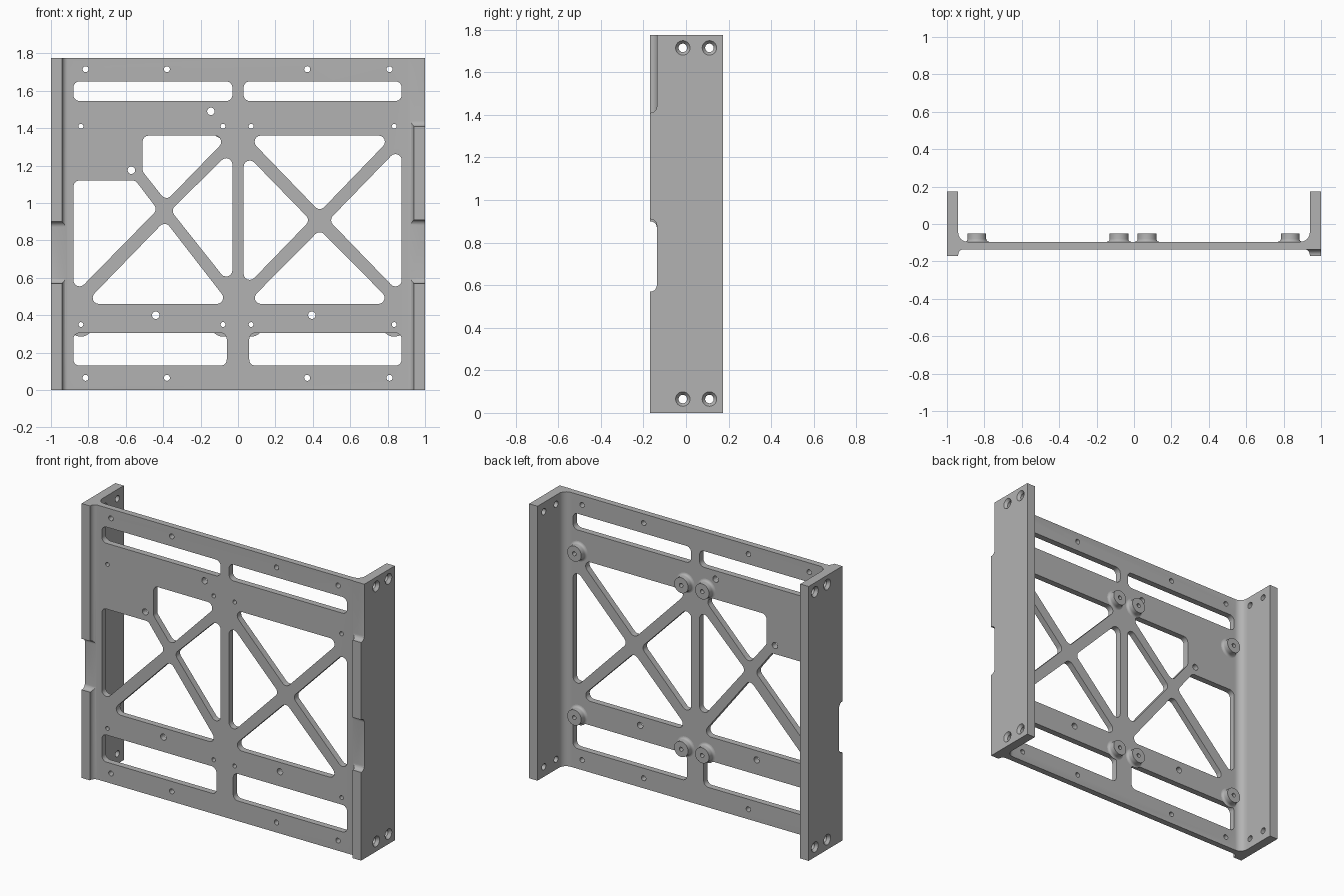
import bpy
import bmesh
from math import sin, cos, tan, pi
from mathutils import Vector

cube = bpy.data.objects.get("Cube")
if cube:
    bpy.data.objects.remove(cube, do_unlink=True)

HEIGHT = 1.775
FRONT, BACK = -0.135, -0.095      # plate faces

metal = bpy.data.materials.new("grey metal")
metal.use_nodes = True
grey = (0.45, 0.45, 0.45, 1)
metal.diffuse_color = grey
metal.node_tree.nodes["Principled BSDF"].inputs["Base Color"].default_value = grey


def place(u, v, w, axis):
    return {"x": (w, u, v), "y": (u, w, v), "z": (u, v, w)}[axis]


def rounded(points, radius=0.0, steps=6):
    """Polygon with filleted corners; a point's third value overrides radius."""
    out = []
    for i, p in enumerate(points):
        r = p[2] if len(p) > 2 else radius
        here = Vector(p[:2])
        if r == 0:
            out.append(here)
            continue
        a = (Vector(points[i - 1][:2]) - here).normalized()
        b = (Vector(points[(i + 1) % len(points)][:2]) - here).normalized()
        half = a.angle(b) / 2
        centre = here + (a + b).normalized() * (r / sin(half))
        start = here + a * (r / tan(half)) - centre
        end = here + b * (r / tan(half)) - centre
        sweep = pi - 2 * half
        for k in range(steps + 1):
            t = k / steps
            out.append(centre + (start * sin((1 - t) * sweep)
                                 + end * sin(t * sweep)) / sin(sweep))
    return out


def skin(bm, rings, loop=False):
    """Join matching rings; cap the ends unless they form a closed loop."""
    rows = [[bm.verts.new(c) for c in ring] for ring in rings]
    pairs = list(zip(rows, rows[1:])) + ([(rows[-1], rows[0])] if loop else [])
    for a, b in pairs:
        n = len(a)
        for i in range(n):
            j = (i + 1) % n
            bm.faces.new((a[i], a[j], b[j], b[i]))
    if not loop:
        bm.faces.new(rows[0])
        bm.faces.new(rows[-1])


def prism(bm, outline, axis, lo, hi):
    skin(bm, [[place(p[0], p[1], w, axis) for p in outline] for w in (lo, hi)])


def lathe(bm, profile, axis, u=0, v=0, sides=24, loop=False):
    skin(bm, [[place(u + r * cos(2 * pi * k / sides), v + r * sin(2 * pi * k / sides), w, axis)
               for k in range(sides)] for r, w in profile], loop)


def box(x0, x1, z0, z1):
    return [(x0, z0), (x1, z0), (x1, z1), (x0, z1)]


def finish(bm, name):
    bmesh.ops.recalc_face_normals(bm, faces=bm.faces)
    mesh = bpy.data.meshes.new(name)
    bm.to_mesh(mesh)
    bm.free()
    mesh.materials.append(metal)
    obj = bpy.data.objects.new(name, mesh)
    bpy.context.collection.objects.link(obj)
    return obj


# Frame: plate, side flanges and front lips as one filleted section
half = [(0.94, BACK, 0.05), (0.94, 0.175), (1, 0.175), (1, -0.17),
        (0.94, -0.17), (0.94, FRONT, 0.03)]
section = half + [(-p[0],) + p[1:] for p in reversed(half)]
bm = bmesh.new()
prism(bm, rounded(section), "z", 0, HEIGHT)
frame = finish(bm, "mounting_frame")

cut = bmesh.new()

# Slots and truss openings in the plate
openings = [
    box(-0.88, -0.03, 1.545, 1.65), box(0.03, 0.875, 1.545, 1.65),
    box(-0.88, -0.06, 0.13, 0.305), box(0.06, 0.875, 0.13, 0.305),
    # bay on the model's left
    [(0.03, 1.275), (0.03, 0.54), (0.387, 0.908)],
    [(0.875, 1.31), (0.875, 0.505), (0.485, 0.908)],
    [(0.044, 1.36), (0.83, 1.36), (0.437, 0.953)],
    [(0.044, 0.46), (0.83, 0.46), (0.437, 0.857)],
    # bay on the model's right
    [(-0.88, 1.12), (-0.548, 1.12), (-0.43, 0.965), (-0.88, 0.506)],
    [(-0.51, 1.36), (-0.045, 1.36), (-0.385, 1.01), (-0.51, 1.168)],
    [(-0.03, 1.285), (-0.03, 0.545), (-0.36, 0.96)],
    [(-0.822, 0.46), (-0.045, 0.46), (-0.39, 0.905)],
]
for shape in openings:
    prism(cut, rounded(shape, 0.033), "y", -0.25, 0)

# Round holes through the plate
boss_spots = [(x, z) for x in (-0.84, -0.08, 0.07, 0.835) for z in (0.35, 1.41)]
edge_spots = [(x, z) for x in (-0.815, -0.38, 0.37, 0.81) for z in (0.065, 1.715)]
tool_spots = [(-0.145, 1.49), (-0.57, 1.175), (-0.44, 0.4), (0.395, 0.4)]
for spots, r in ((boss_spots, 0.013), (edge_spots, 0.016), (tool_spots, 0.02)):
    for x, z in spots:
        lathe(cut, [(r, -0.25), (r, 0)], "y", x, z)

# Countersunk holes in the flanges
for side in (-1, 1):
    for y in (-0.015, 0.11):
        for z in (0.065, 1.715):
            lathe(cut, [(0.042, side * 1.01), (0.02, side * 0.982), (0.02, side * 0.9)],
                  "x", y, z)

# Notches in the front lips
for side, z0, z1 in ((-1, 0.57, 0.9), (1, 0.57, 0.91), (1, 1.41, 2)):
    notch = rounded([(-0.3, z0), (-0.137, z0, 0.03), (-0.137, z1, 0.03), (-0.3, z1)])
    prism(cut, notch, "x", side * 0.9, side * 1.1)

cutter = finish(cut, "frame_cutter")
cutter.hide_render = True
mod = frame.modifiers.new("openings", "BOOLEAN")
mod.operation = "DIFFERENCE"
mod.solver = "EXACT"
mod.object = cutter
bpy.context.view_layer.objects.active = frame
frame.select_set(True)
bpy.ops.object.modifier_apply(modifier=mod.name)
bpy.data.objects.remove(cutter, do_unlink=True)

# Bored bosses with flared bases on the back
flare = [(0.065 - 0.015 * sin(t * pi / 8), BACK + 0.015 * (1 - cos(t * pi / 8)))
         for t in range(5)]
profile = [(0.013, BACK)] + flare + [(0.05, -0.05), (0.013, -0.05)]
bosses = []
for i, (x, z) in enumerate(boss_spots):
    bm = bmesh.new()
    lathe(bm, profile, "y", x, z, sides=32, loop=True)
    bosses.append(finish(bm, f"back_boss_{i + 1}"))

# Smooth fillets and bores, crisp edges
for obj in [frame] + bosses:
    obj.select_set(True)
bpy.ops.object.shade_smooth_by_angle(angle=pi / 6)
